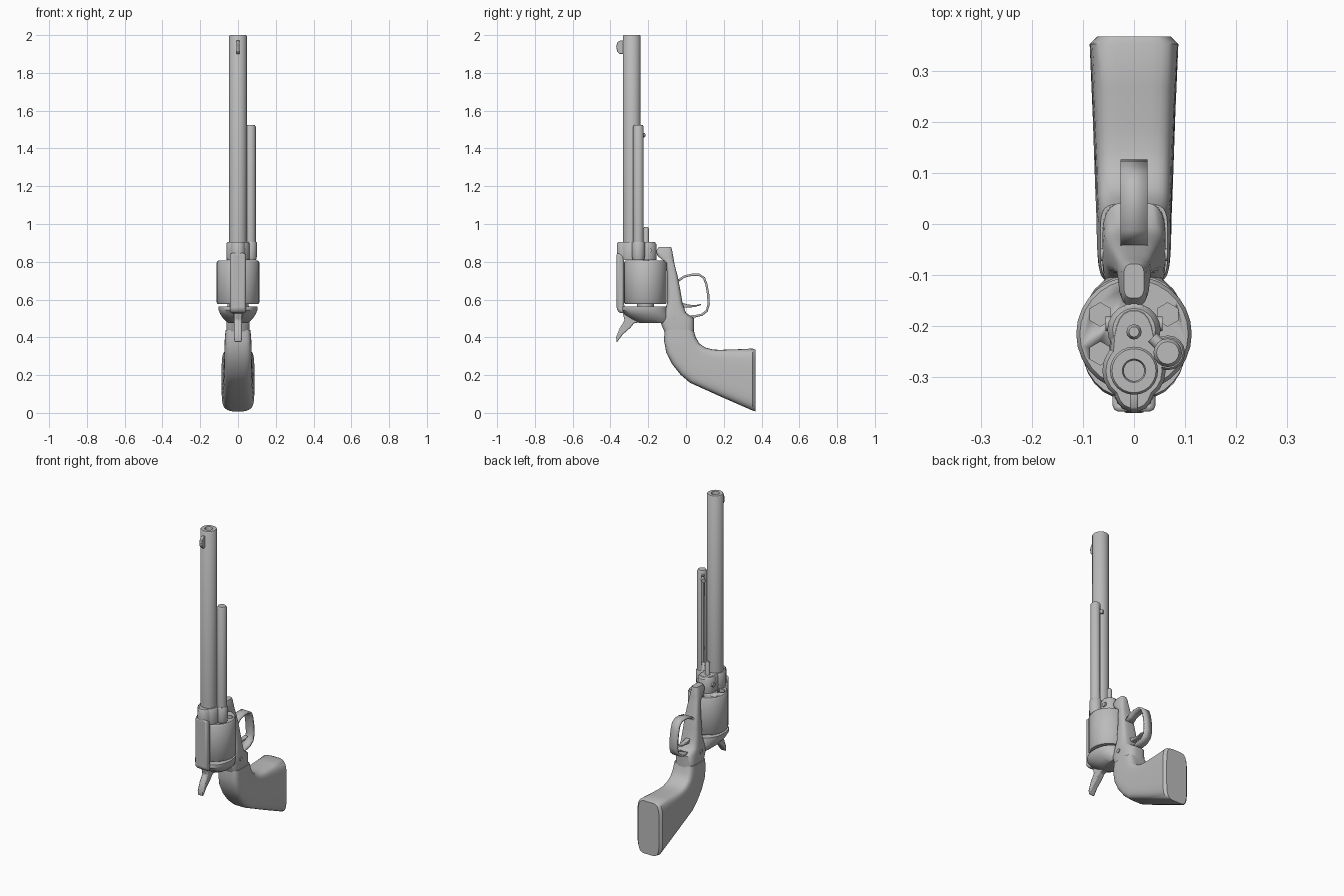
import bpy, bmesh, math
from mathutils import Vector, Matrix

cube = bpy.data.objects.get("Cube")
if cube:
    bpy.data.objects.remove(cube)

steel = bpy.data.materials.new("grey steel")
steel.use_nodes = True
GREY = (0.5, 0.5, 0.5, 1)
steel.diffuse_color = GREY
steel.node_tree.nodes["Principled BSDF"].inputs["Base Color"].default_value = GREY


def finish(name, bm, angle=40, bevel=0):
    """Turn a bmesh into a shaded object."""
    bmesh.ops.recalc_face_normals(bm, faces=bm.faces)
    mesh = bpy.data.meshes.new(name)
    bm.to_mesh(mesh)
    bm.free()
    mesh.materials.append(steel)
    ob = bpy.data.objects.new(name, mesh)
    bpy.context.collection.objects.link(ob)
    bpy.ops.object.select_all(action='DESELECT')
    ob.select_set(True)
    bpy.context.view_layer.objects.active = ob
    bpy.ops.object.shade_smooth_by_angle(angle=math.radians(angle))
    if bevel:
        mod = ob.modifiers.new("soft edges", 'BEVEL')
        mod.width, mod.segments = bevel, 2
    return ob


def bridge(bm, rings, caps=True):
    rings = [[bm.verts.new(p) for p in ring] for ring in rings]
    for a, b in zip(rings, rings[1:]):
        for i in range(len(a)):
            j = (i + 1) % len(a)
            bm.faces.new((a[i], a[j], b[j], b[i]))
    if caps:
        bm.faces.new(rings[0])
        bm.faces.new(rings[-1])


def loft(name, sections, power=4, n=24, angle=40):
    """Sections: (y0, z0, y1, z1, half width), rounded across x."""
    def soft(v):
        return math.copysign(abs(v) ** (2 / power), v)
    rings = []
    for y0, z0, y1, z1, w in sections:
        a, b = Vector((0, y0, z0)), Vector((0, y1, z1))
        mid, half = (a + b) / 2, (b - a) / 2
        angles = [math.tau * (i + 0.5) / n for i in range(n)]
        rings.append([mid + half * soft(math.sin(t)) + Vector((w * soft(math.cos(t)), 0, 0))
                      for t in angles])
    bm = bmesh.new()
    bridge(bm, rings)
    return finish(name, bm, angle)


def lathe(name, x, y, profile, n=20, angle=40):
    """Turn a (radius, z) profile about an upright axis."""
    bm = bmesh.new()
    bridge(bm, [[(x + r * math.cos(math.tau * i / n), y + r * math.sin(math.tau * i / n), z)
                 for i in range(n)] for r, z in profile])
    return finish(name, bm, angle)


def plate(name, outline, w, bevel=0.006):
    """Side outline of (y, z) points, extruded across x."""
    bm = bmesh.new()
    bridge(bm, [[(x, y, z) for y, z in outline] for x in (-w, w)])
    return finish(name, bm, bevel=bevel)


def pin(name, a, b, r, n=12):
    a, b = Vector(a), Vector(b)
    bm = bmesh.new()
    rot = (b - a).to_track_quat('Z', 'Y').to_matrix().to_4x4()
    bmesh.ops.create_cone(bm, cap_ends=True, segments=n, radius1=r, radius2=r,
                          depth=(b - a).length, matrix=Matrix.Translation((a + b) / 2) @ rot)
    return finish(name, bm)


def cut(ob, cutter):
    mod = ob.modifiers.new("cut", 'BOOLEAN')
    mod.operation, mod.object, mod.solver = 'DIFFERENCE', cutter, 'EXACT'
    cutter.hide_render = True
    bpy.context.view_layer.objects.active = ob
    bpy.ops.object.modifier_apply(modifier="cut")
    bpy.data.objects.remove(cutter)


# Barrel with a hollow bore, and front sight
lathe("barrel", 0, -0.287, [(0.047, 0.88), (0.047, 1.995), (0.043, 2), (0.023, 2), (0.02, 1.99), (0.02, 1.6)], 24)
plate("front_sight", [(-0.325, 1.9), (-0.35, 1.9), (-0.365, 1.915), (-0.37, 1.94),
                      (-0.362, 1.965), (-0.345, 1.972), (-0.325, 1.972)], 0.008, 0.003)

# Side tube with a lengthwise slot, its knob, and the centre pin
EX, EY = 0.066, -0.252
tube = lathe("side_tube", EX, EY, [(0.028, 0.88), (0.028, 1.515), (0.022, 1.525)], 16)
bm = bmesh.new()
slot_place = Matrix.Translation((EX - 0.018, EY + 0.018, 1.22)) @ Matrix.Rotation(math.radians(45), 4, 'Z')
bmesh.ops.create_cube(bm, size=1, matrix=slot_place @ Matrix.Diagonal((0.014, 0.04, 0.54, 1)))
cut(tube, finish("slot_cutter", bm))
pin("tube_knob", (EX, EY, 1.47), (EX - 0.03, EY + 0.03, 1.47), 0.012)
lathe("centre_pin", 0, -0.211, [(0.015, 0.5), (0.015, 0.975), (0.01, 0.985)], 12)

# Drum with six chambers
drum = lathe("drum", 0, -0.215, [(0.108, 0.577), (0.113, 0.584), (0.113, 0.796), (0.106, 0.806)], 28)
for k in range(6):
    t = math.radians(30 + 60 * k)
    x, y = 0.076 * math.cos(t), -0.215 + 0.076 * math.sin(t)
    cut(drum, pin("chamber_cutter", (x, y, 0.6), (x, y, 0.85), 0.023, 6))
lathe("drum_ratchet", 0, -0.215, [(0.045, 0.545), (0.045, 0.58)], 12)

# Frame: collar around the barrel, lugs, strap, rear shield and lower bar
lathe("barrel_collar", 0, -0.287, [(0.06, 0.81), (0.062, 0.83), (0.062, 0.895), (0.055, 0.906)])
lathe("pin_lug", 0, -0.207, [(0.05, 0.81), (0.052, 0.83), (0.052, 0.89), (0.042, 0.905)])
lathe("tube_lug", EX, EY, [(0.03, 0.81), (0.034, 0.83), (0.034, 0.9), (0.03, 0.906)], 16)
loft("frame_front", [(-0.365, 0.81, -0.16, 0.81, 0.046), (-0.367, 0.84, -0.155, 0.84, 0.048),
                     (-0.367, 0.895, -0.157, 0.895, 0.046), (-0.36, 0.906, -0.17, 0.906, 0.04)], 2.6)
plate("top_strap", [(-0.367, 0.545), (-0.345, 0.525), (-0.322, 0.53), (-0.328, 0.58),
                    (-0.328, 0.83), (-0.367, 0.85)], 0.042, 0.014)
loft("rear_shield", [(-0.34, 0.563, -0.1, 0.563, 0.104), (-0.345, 0.545, -0.095, 0.545, 0.104),
                     (-0.325, 0.52, -0.09, 0.52, 0.093), (-0.285, 0.495, -0.08, 0.495, 0.075),
                     (-0.245, 0.475, -0.08, 0.475, 0.05)], 2.3, 28)
loft("lower_bar", [(-0.145, 0.877, -0.078, 0.877, 0.02), (-0.16, 0.855, -0.073, 0.86, 0.026),
                   (-0.15, 0.83, -0.067, 0.825, 0.03), (-0.105, 0.795, -0.06, 0.785, 0.034),
                   (-0.1, 0.72, -0.043, 0.72, 0.042), (-0.1, 0.64, -0.028, 0.64, 0.05),
                   (-0.1, 0.58, -0.018, 0.58, 0.056), (-0.12, 0.53, 0.0, 0.53, 0.06),
                   (-0.14, 0.49, 0.043, 0.5, 0.062), (-0.115, 0.43, 0.043, 0.43, 0.062)], 3.5)
for z, y, w, r in ((0.86, -0.195, 0.056, 0.014), (0.5, -0.06, 0.066, 0.012)):
    pin("frame_screw", (-w, y, z), (w, y, z), r)

# Hammer with a curved spur
plate("hammer", [(-0.367, 0.372), (-0.37, 0.4), (-0.35, 0.45), (-0.325, 0.49), (-0.335, 0.53),
                 (-0.25, 0.54), (-0.24, 0.48), (-0.275, 0.475), (-0.295, 0.45), (-0.335, 0.415)], 0.02)

# Trigger guard ribbon and trigger
guard_path = [(-0.04, 0.7), (-0.01, 0.722), (0.03, 0.731), (0.07, 0.731), (0.095, 0.715), (0.108, 0.68),
              (0.117, 0.63), (0.12, 0.575), (0.11, 0.54), (0.085, 0.52), (0.05, 0.512), (0.01, 0.51)]
bm = bmesh.new()
sides = [[bm.verts.new((x, y, z)) for y, z in guard_path] for x in (-0.026, 0.026)]
for i in range(len(guard_path) - 1):
    bm.faces.new((sides[0][i], sides[0][i + 1], sides[1][i + 1], sides[1][i]))
guard = finish("trigger_guard", bm)
solid = guard.modifiers.new("thickness", 'SOLIDIFY')
solid.thickness, solid.offset = 0.012, 0
plate("trigger", [(-0.03, 0.585), (0.01, 0.574), (0.045, 0.57), (0.08, 0.577), (0.08, 0.571),
                  (0.045, 0.56), (0.01, 0.558), (-0.03, 0.555)], 0.014, 0.003)

# Flared grip, softened at the butt
loft("grip", [(-0.112, 0.44, 0.04, 0.44, 0.066), (-0.117, 0.385, 0.052, 0.4, 0.07),
              (-0.105, 0.32, 0.072, 0.366, 0.072), (-0.075, 0.26, 0.105, 0.345, 0.073),
              (-0.03, 0.203, 0.145, 0.335, 0.074), (0.02, 0.16, 0.185, 0.334, 0.076),
              (0.19, 0.083, 0.27, 0.337, 0.081), (0.352, 0.012, 0.352, 0.341, 0.087),
              (0.367, 0.008, 0.367, 0.335, 0.072)], 5, 28)
